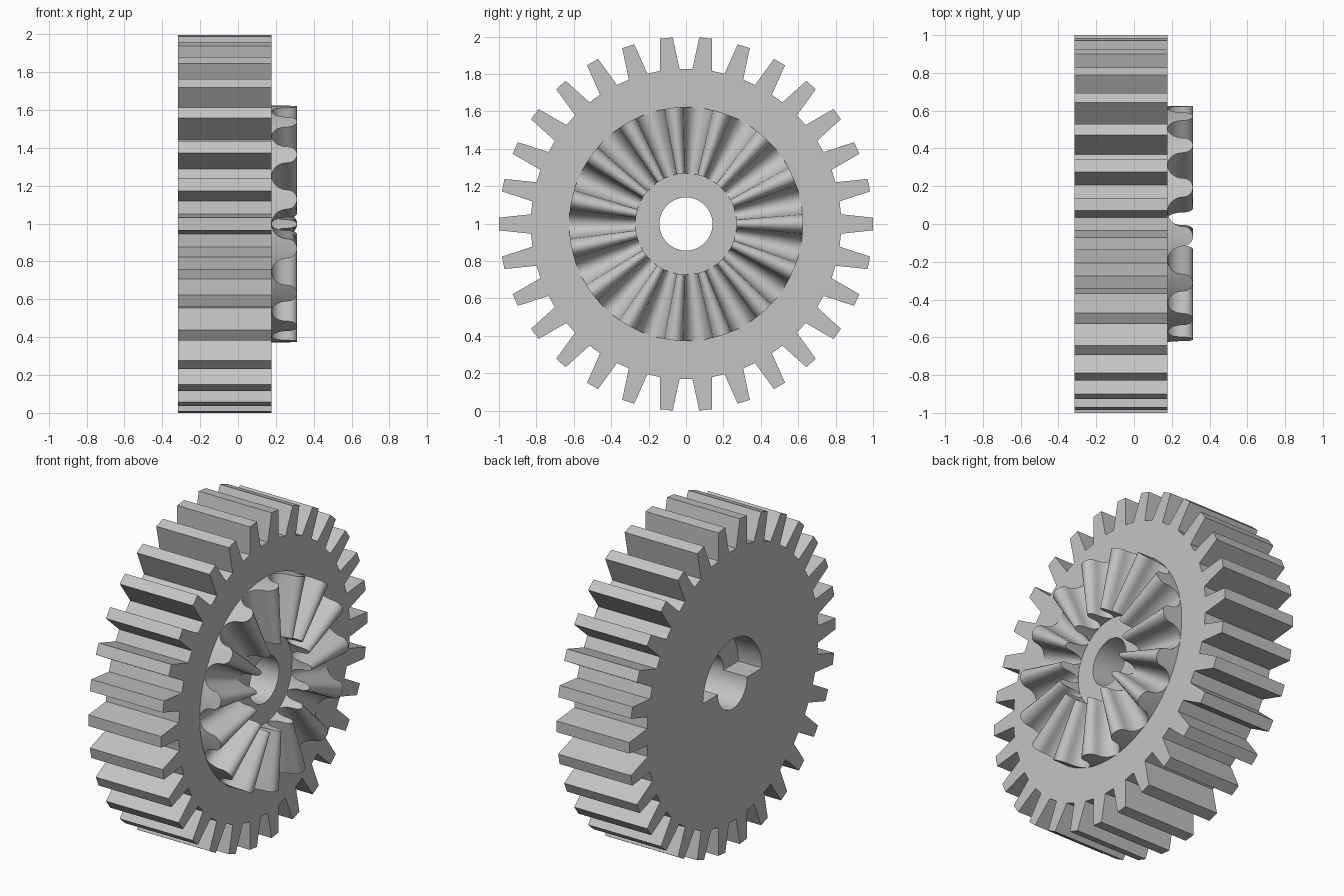
import bpy, bmesh
from math import sin, cos, pi, radians

if "Cube" in bpy.data.objects:
    bpy.data.objects.remove(bpy.data.objects["Cube"], do_unlink=True)

AXIS_Z = 0.998
BACK, FACE, CREST = -0.316, 0.178, 0.312

grey = bpy.data.materials.new("light grey")
grey.use_nodes = True
grey.diffuse_color = (0.55, 0.55, 0.55, 1)
grey.node_tree.nodes["Principled BSDF"].inputs["Base Color"].default_value = grey.diffuse_color


def on_axis(x, r, a):
    return (x, r * cos(a), AXIS_Z + r * sin(a))


def finish(name, bm):
    bmesh.ops.recalc_face_normals(bm, faces=bm.faces)
    mesh = bpy.data.meshes.new(name)
    bm.to_mesh(mesh)
    bm.free()
    mesh.materials.append(grey)
    obj = bpy.data.objects.new(name, mesh)
    bpy.context.collection.objects.link(obj)
    return obj


def prism(name, outline, x0, x1):
    """Extrude a polar outline of (radius, angle) points along the axle."""
    bm = bmesh.new()
    ends = [[bm.verts.new(on_axis(x, r, a)) for r, a in outline] for x in (x0, x1)]
    for end in ends:
        bm.faces.new(end)
    for i in range(len(outline)):
        bm.faces.new((ends[0][i - 1], ends[0][i], ends[1][i], ends[1][i - 1]))
    return finish(name, bm)


def select_only(obj):
    bpy.ops.object.select_all(action="DESELECT")
    obj.select_set(True)
    bpy.context.view_layer.objects.active = obj


def cut(obj, cutter):
    cutter.hide_render = True
    mod = obj.modifiers.new("cut", "BOOLEAN")
    mod.operation, mod.solver, mod.object = "DIFFERENCE", "EXACT", cutter
    select_only(obj)
    bpy.ops.object.modifier_apply(modifier=mod.name)
    bpy.data.objects.remove(cutter, do_unlink=True)


# Spur gear body with tapered teeth
SPUR = 30
tooth = ((0.83, -3.6), (1.0, -1.95), (1.0, 1.95), (0.83, 3.6))
outline = [(r, radians(a) + 2 * pi * i / SPUR) for i in range(SPUR) for r, a in tooth]
gear = prism("gear_body", outline, BACK, FACE)

# Round axle hole and half-round pocket in the back
STEPS = 64
cut(gear, prism("axle_hole", [(0.142, 2 * pi * i / STEPS) for i in range(STEPS)],
                BACK - 0.1, FACE + 0.1))
cut(gear, prism("half_pocket", [(0.285, pi * i / 32) for i in range(33)],
                BACK - 0.1, BACK + 0.16))

# Ring of radial face teeth: rounded crests and rounded valleys
CROWN, SEG = 15, 7
INNER, OUTER = 0.27, 0.625
HEIGHT = CREST - FACE
SPLIT, MID = 0.4, 0.62
half = []
for i in range(SEG + 1):
    t = pi / 2 * i / SEG
    half.append((SPLIT * sin(t), MID + (1 - MID) * cos(t)))
for i in range(1, SEG + 1):
    t = pi / 2 * i / SEG
    half.append((1 - (1 - SPLIT) * cos(t), MID * (1 - sin(t))))
profile = [(-u, h) for u, h in reversed(half[1:])] + half[:-1]

bm = bmesh.new()
rows = []
for n in range(CROWN):
    for u, h in profile:
        a = (2 * n + u) * pi / CROWN
        x = FACE + HEIGHT * h
        rows.append([bm.verts.new(on_axis(px, r, a)) for px, r in
                     ((x, INNER), (x, OUTER), (FACE - 0.01, OUTER), (FACE - 0.01, INNER))])
for i in range(len(rows)):
    p, q = rows[i - 1], rows[i]
    for k in range(4):
        bm.faces.new((p[k], q[k], q[(k + 1) % 4], p[(k + 1) % 4]))
crown = finish("face_teeth", bm)

for obj in (gear, crown):
    select_only(obj)
    bpy.ops.object.shade_smooth_by_angle(angle=radians(32))
